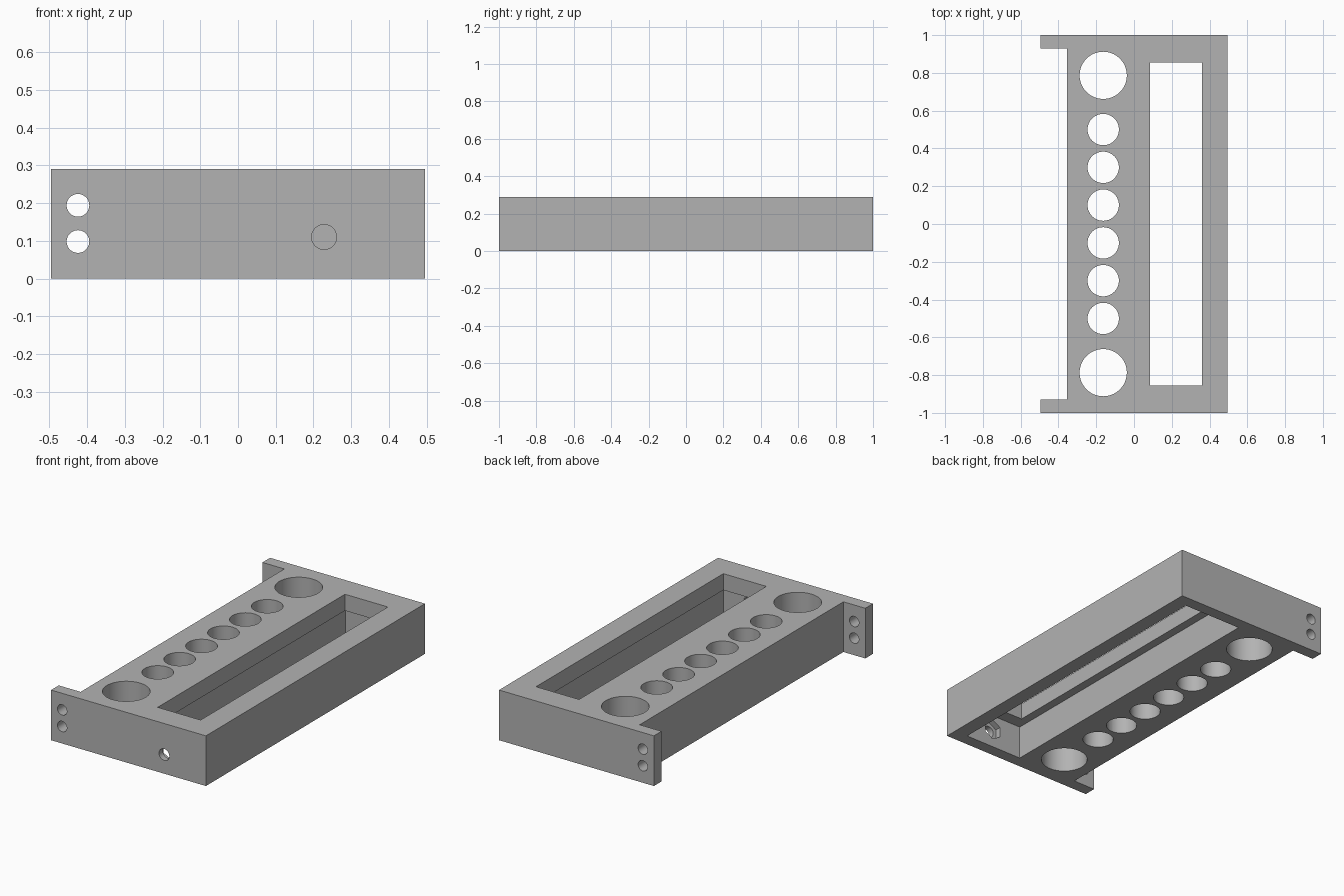
import bpy
import math

cube = bpy.data.objects.get("Cube")
if cube:
    bpy.data.objects.remove(cube, do_unlink=True)

HEIGHT = 0.29

grey = bpy.data.materials.new("light_grey")
grey.use_nodes = True
colour = (0.45, 0.45, 0.45, 1)
grey.diffuse_color = colour
grey.node_tree.nodes["Principled BSDF"].inputs["Base Color"].default_value = colour


def box(name, x0, x1, y0, y1, z0, z1):
    bpy.ops.mesh.primitive_cube_add(size=1, location=((x0 + x1) / 2, (y0 + y1) / 2, (z0 + z1) / 2))
    ob = bpy.context.object
    ob.name = name
    ob.scale = (x1 - x0, y1 - y0, z1 - z0)
    bpy.ops.object.transform_apply(location=True, rotation=True, scale=True)
    return ob


def rod(name, centre, radius, depth, along_y=False, sides=64):
    bpy.ops.mesh.primitive_cylinder_add(vertices=sides, radius=radius, depth=depth, location=centre,
                                        rotation=(math.pi / 2 if along_y else 0, 0, 0))
    ob = bpy.context.object
    ob.name = name
    bpy.ops.object.transform_apply(location=True, rotation=True, scale=True)
    return ob


def cut(target, cutter):
    mod = target.modifiers.new("cut", "BOOLEAN")
    mod.operation = "DIFFERENCE"
    mod.solver = "EXACT"
    mod.object = cutter
    bpy.context.view_layer.objects.active = target
    bpy.ops.object.modifier_apply(modifier=mod.name)
    bpy.data.objects.remove(cutter, do_unlink=True)


# Main block; the side notch leaves a mounting ear at each end
body = box("holder_body", -0.495, 0.495, -1, 1, 0, HEIGHT)
body.data.materials.append(grey)
cut(body, box("ear_notch", -0.7, -0.355, -0.93, 0.93, -0.1, 0.4))

# Long slot above a wider pocket open at the bottom
cut(body, box("slot", 0.085, 0.36, -0.855, 0.855, -0.1, 0.4))
cut(body, box("pocket", 0.035, 0.41, -0.93, 0.93, -0.1, 0.195))

# Row of round holes: large at the ends, small between
for side in (-1, 1):
    cut(body, rod("large_hole", (-0.163, side * 0.787, 0.15), 0.125, 1))
    for y in (0.1, 0.3, 0.5):
        cut(body, rod("small_hole", (-0.163, side * y, 0.15), 0.083, 1))

# Screw holes through both ears
for z in (0.098, 0.194):
    cut(body, rod("screw_hole", (-0.424, 0, z), 0.03, 3, True))

# Bolt hole in the front wall with a hexagonal nut recess inside
cut(body, rod("bolt_hole", (0.228, -1, 0.11), 0.033, 0.3, True))
cut(body, rod("nut_recess", (0.228, -0.915, 0.11), 0.06, 0.1, True, 6))

bpy.ops.object.select_all(action="DESELECT")
body.select_set(True)
bpy.context.view_layer.objects.active = body
bpy.ops.object.shade_smooth_by_angle(angle=math.radians(30))
